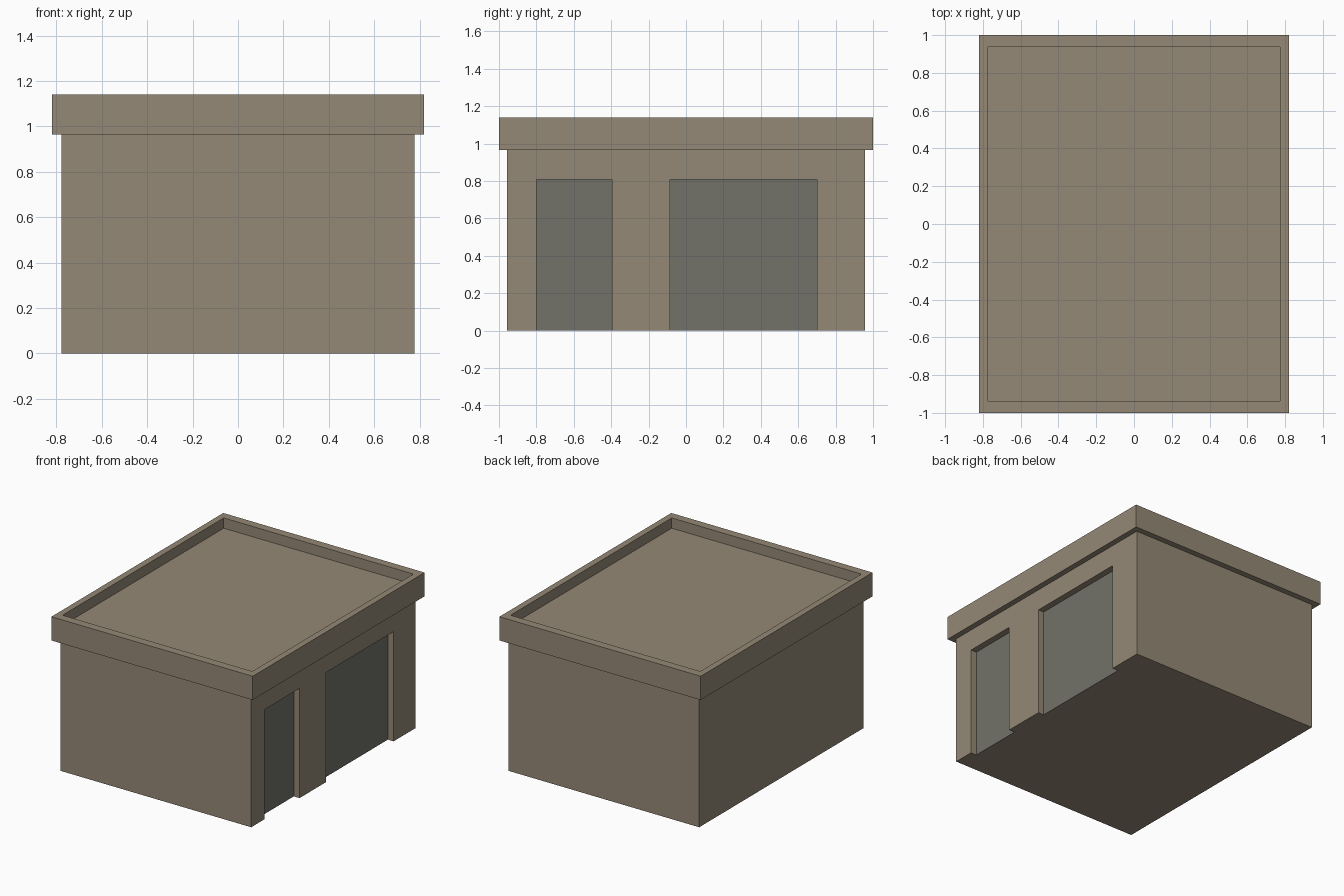
import bpy
from mathutils import Vector

cube = bpy.data.objects.get("Cube")
if cube:
    bpy.data.objects.remove(cube, do_unlink=True)


def material(name, color):
    mat = bpy.data.materials.new(name)
    mat.use_nodes = True
    mat.diffuse_color = color
    mat.node_tree.nodes["Principled BSDF"].inputs["Base Color"].default_value = color
    return mat


stucco = material("tan stucco", (0.30, 0.25, 0.18, 1))
shutter = material("grey shutter", (0.17, 0.165, 0.14, 1))


def box(name, low, high, mat):
    """Box between two opposite corners."""
    low, high = Vector(low), Vector(high)
    bpy.ops.mesh.primitive_cube_add(size=1, location=(low + high) / 2)
    obj = bpy.context.object
    obj.name = name
    obj.scale = high - low
    bpy.ops.object.transform_apply(location=False, rotation=False, scale=True)
    obj.data.materials.append(mat)
    return obj


def cut(obj, cutter):
    """Subtract a hidden cutter, which gives its own material to the cut faces."""
    mod = obj.modifiers.new(cutter.name, "BOOLEAN")
    mod.operation = "DIFFERENCE"
    mod.solver = "EXACT"
    mod.object = cutter
    bpy.context.view_layer.objects.active = obj
    bpy.ops.object.modifier_apply(modifier=mod.name)
    bpy.data.objects.remove(cutter, do_unlink=True)


WALL_X, WALL_Y, WALL_TOP = 0.778, 0.957, 0.965
ROOF_X, ROOF_Y, ROOF_TOP = 0.82, 1.0, 1.14
RECESS, DOOR_TOP = 0.05, 0.808

# Walls with two recessed doorways on the left side
walls = box("walls", (-WALL_X, -WALL_Y, 0), (WALL_X, WALL_Y, WALL_TOP), stucco)
doorways = {"small_door": (-0.80, -0.395), "wide_door": (-0.086, 0.70)}
for name, (y0, y1) in doorways.items():
    back = WALL_X - RECESS
    cut(walls, box(name + "_cutter", (back, y0, -0.1),
                   (WALL_X + 0.1, y1, DOOR_TOP), stucco))
    # Thin door panel against the back of the recess
    box(name, (back - 0.002, y0, 0), (back + 0.003, y1, DOOR_TOP), shutter)

# Overhanging roof slab with a sunken deck inside the parapet
roof = box("roof_parapet", (-ROOF_X, -ROOF_Y, WALL_TOP),
           (ROOF_X, ROOF_Y, ROOF_TOP), stucco)
cut(roof, box("deck_cutter", (-0.773, -0.938, ROOF_TOP - 0.076),
              (0.773, 0.938, ROOF_TOP + 0.1), stucco))
